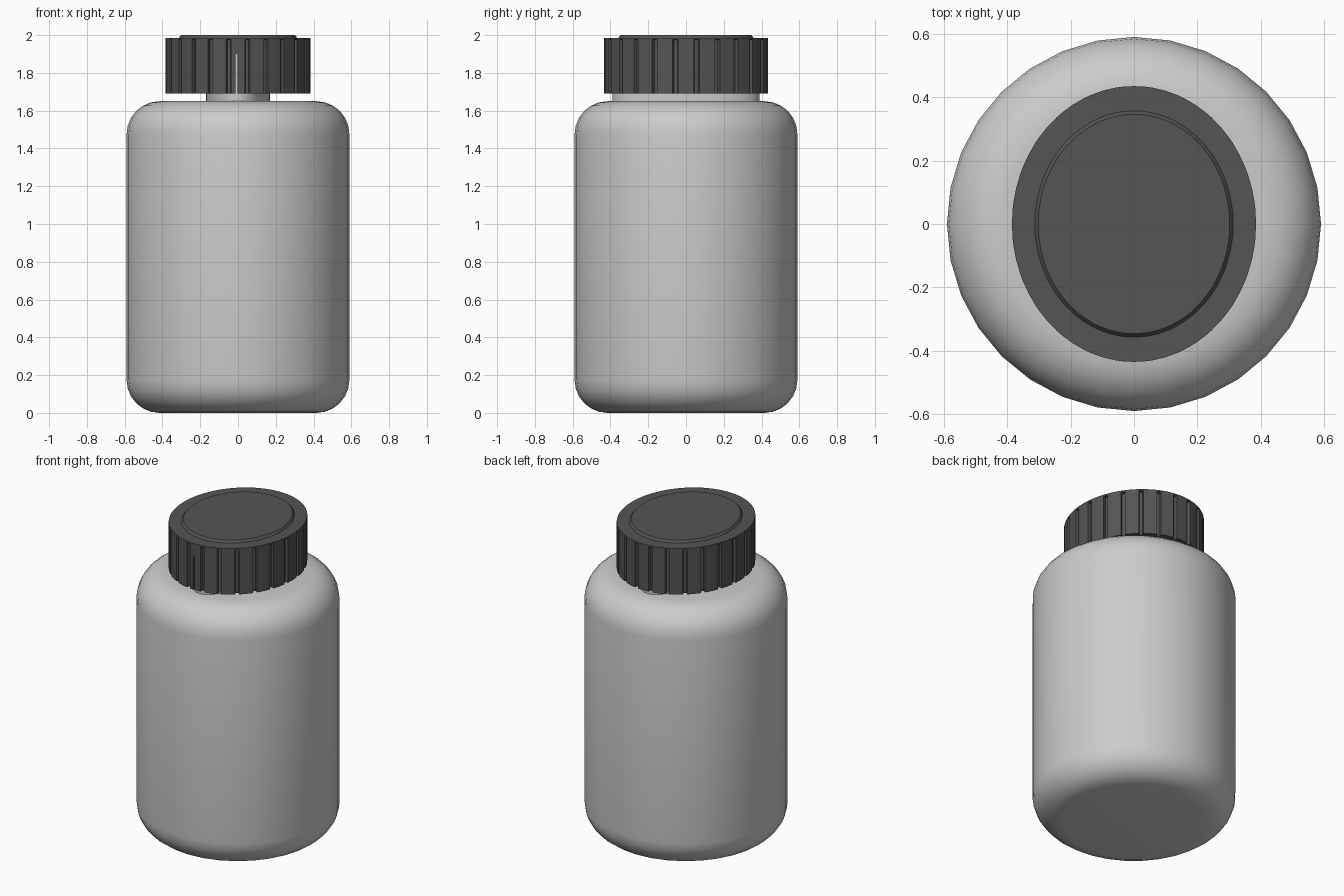
import bpy, bmesh
from math import sin, cos, pi, radians

if "Cube" in bpy.data.objects:
    bpy.data.objects.remove(bpy.data.objects["Cube"])


def loft(name, rings, material=None):
    """Closed surface through rings of equal point count, capped at both ends."""
    bm = bmesh.new()
    loops = [[bm.verts.new(p) for p in ring] for ring in rings]
    n = len(loops[0])
    for a, b in zip(loops, loops[1:]):
        for i in range(n):
            j = (i + 1) % n
            bm.faces.new((a[i], a[j], b[j], b[i]))
    bm.faces.new(loops[0][::-1])
    bm.faces.new(loops[-1])
    bmesh.ops.recalc_face_normals(bm, faces=bm.faces)
    mesh = bpy.data.meshes.new(name)
    bm.to_mesh(mesh)
    bm.free()
    obj = bpy.data.objects.new(name, mesh)
    bpy.context.collection.objects.link(obj)
    if material:
        mesh.materials.append(material)
    bpy.ops.object.select_all(action='DESELECT')
    obj.select_set(True)
    bpy.context.view_layer.objects.active = obj
    bpy.ops.object.shade_smooth_by_angle(angle=radians(30))
    return obj


def ellipse(rx, ry, z, angles, scale=None):
    scale = scale or [1] * len(angles)
    return [(rx * s * cos(a), ry * s * sin(a), z) for a, s in zip(angles, scale)]


dark = bpy.data.materials.new("dark_plastic")
dark.diffuse_color = (0.09, 0.09, 0.09, 1)
dark.use_nodes = True
dark.node_tree.nodes["Principled BSDF"].inputs["Base Color"].default_value = dark.diffuse_color

# Bottle body: round, with rounded shoulder and base
R, H, C, STEPS = 0.59, 1.65, 0.175, 6
profile = []
for i in range(STEPS + 1):
    t = pi / 2 * i / STEPS
    profile.append((R - C + C * sin(t), C - C * cos(t)))
profile += [(r, H - z) for r, z in reversed(profile)]
sides = [2 * pi * i / 32 for i in range(32)]
loft("bottle_body", [ellipse(r, r, z, sides) for r, z in profile])

# Narrow oval neck reaching up inside the cap
loft("neck", [ellipse(0.17, 0.39, z, sides) for z in (1.63, 1.90)])

# Screw cap: oval shell with 24 narrow vertical grooves under a plain lip
angles, grooved = [], []
for k in range(24):
    for offset, s in ((-1.8, 1), (-1.4, 0.945), (1.4, 0.945), (1.8, 1), (7.5, 1)):
        angles.append(radians(7.5 + 15 * k + offset))
        grooved.append(s)
RX, RY = 0.385, 0.435
cap = loft("cap", [
    ellipse(0.35, 0.395, 1.93, angles),
    ellipse(0.35, 0.395, 1.69, angles),
    ellipse(RX, RY, 1.69, angles, grooved),
    ellipse(RX, RY, 1.975, angles, grooved),
    ellipse(RX, RY, 1.976, angles),
    ellipse(RX, RY, 1.986, angles),
    ellipse(0.313, 0.357, 1.986, angles),
    ellipse(0.302, 0.346, 2.0, angles),
], dark)

# Thin slit in the front of the cap
bpy.ops.mesh.primitive_cube_add(size=1, location=(-0.008, -0.42, 1.78))
cutter = bpy.context.object
cutter.name = "slit_cutter"
cutter.scale = (0.012, 0.12, 0.24)
cutter.hide_render = True
cutter.display_type = 'WIRE'
cut = cap.modifiers.new("slit", 'BOOLEAN')
cut.operation = 'DIFFERENCE'
cut.solver = 'EXACT'
cut.object = cutter
